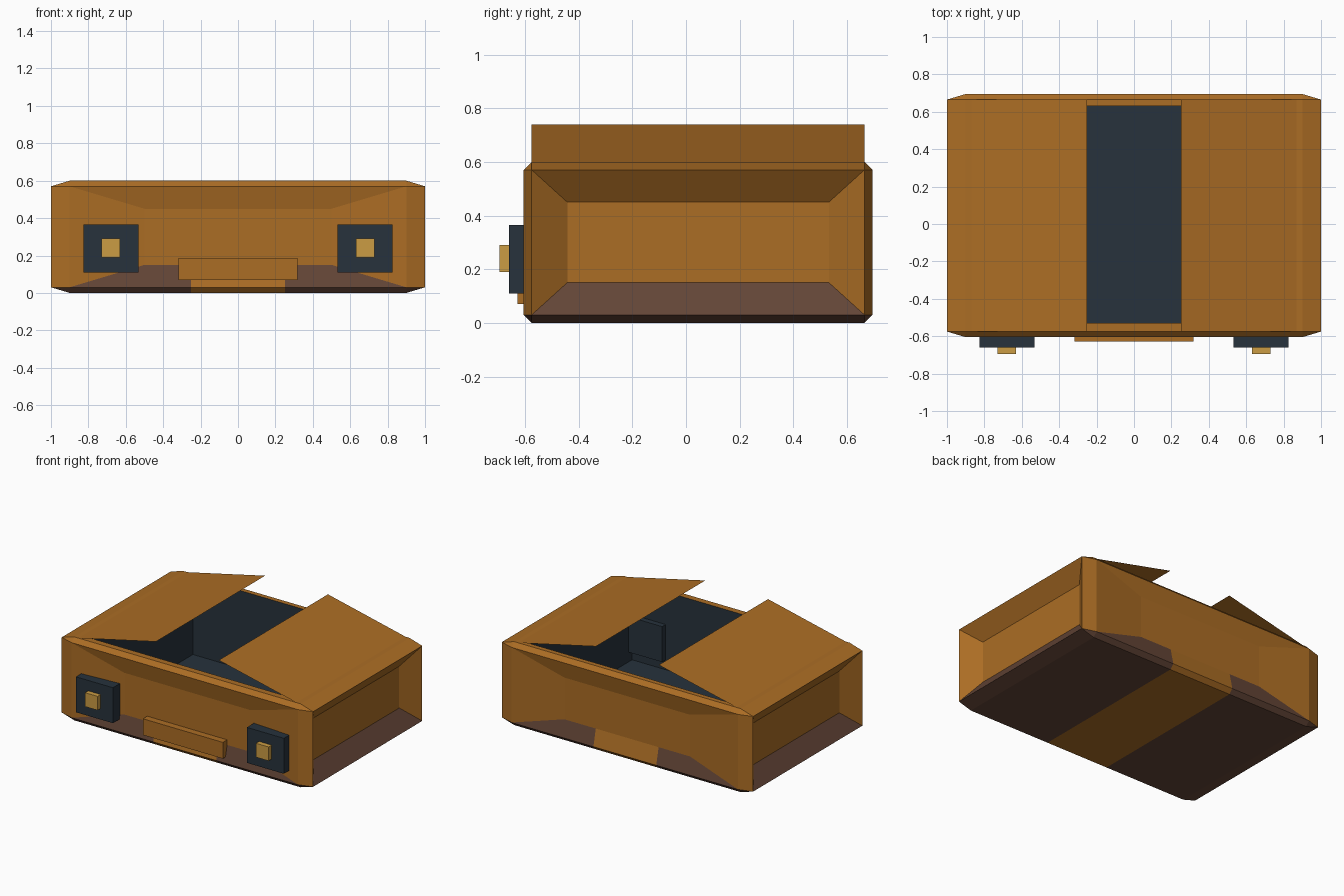
import bpy, bmesh
from mathutils import Vector

if "Cube" in bpy.data.objects:
    bpy.data.objects.remove(bpy.data.objects["Cube"], do_unlink=True)


def material(name, rgb):
    m = bpy.data.materials.new(name)
    m.use_nodes = True
    color = (*rgb, 1)
    m.diffuse_color = color
    m.node_tree.nodes["Principled BSDF"].inputs["Base Color"].default_value = color
    return m


ORANGE = material("orange_brown", (0.41, 0.153, 0.018))
NAVY = material("dark_navy", (0.02, 0.032, 0.045))
BROWN = material("dark_brown", (0.127, 0.06, 0.038))
GOLD = material("gold", (0.6, 0.335, 0.057))


def add_object(name, bm, mats):
    mesh = bpy.data.meshes.new(name)
    bm.to_mesh(mesh)
    bm.free()
    for m in mats:
        mesh.materials.append(m)
    ob = bpy.data.objects.new(name, mesh)
    bpy.context.collection.objects.link(ob)
    return ob


def box(name, lo, hi, mat):
    bm = bmesh.new()
    bmesh.ops.create_cube(bm, size=1)
    lo, hi = Vector(lo), Vector(hi)
    for v in bm.verts:
        v.co = (lo + hi) / 2 + v.co * (hi - lo)
    return add_object(name, bm, [mat])


# Body: chamfered box with dished sides and a hollow, open top
OUTER = Vector((1, 0.65, 0.3))
INNER = Vector((0.9, 0.62, 0.27))
DISH = Vector((0.5, 0.4875, 0.15))
DEPTH = (0.09, 0.027)
CENTRE = Vector((0, 0.045, 0.3))

bm = bmesh.new()
bmesh.ops.create_cube(bm, size=2)
bmesh.ops.bevel(bm, geom=bm.edges[:], offset=0.1, segments=1,
                affect='EDGES', clamp_overlap=True)
for v in bm.verts:
    for i in range(3):
        size = OUTER[i] if abs(v.co[i]) > 0.95 else INNER[i]
        v.co[i] = size if v.co[i] > 0 else -size
bm.normal_update()


def inset(face):
    bmesh.ops.inset_individual(bm, faces=[face], thickness=0.01)
    return face


# Dished panels on the four sides
for face in [f for f in bm.faces if max(abs(f.normal.x), abs(f.normal.y)) > 0.99]:
    axis = 0 if abs(face.normal.x) > 0.99 else 1
    for v in inset(face).verts:
        for i in range(3):
            size = OUTER[i] - DEPTH[axis] if i == axis else DISH[i]
            v.co[i] = size if v.co[i] > 0 else -size

# Rim and hollow interior
top = next(f for f in bm.faces if f.normal.z > 0.99)
for z in (0.3, -0.26):
    before = set(bm.faces)
    inset(top)
    for v in top.verts:
        v.co.x = 0.8 if v.co.x > 0 else -0.8
        v.co.y = 0.585 if v.co.y > 0 else -0.575
        v.co.z = z
    if z < 0:
        for f in set(bm.faces) - before:
            f.material_index = 1
        top.material_index = 1

# Brown underside, with an orange band through the middle
for x in (-0.25, 0.25):
    bmesh.ops.bisect_plane(bm, geom=bm.verts[:] + bm.edges[:] + bm.faces[:],
                           plane_co=(x, 0, 0), plane_no=(1, 0, 0))
for f in bm.faces:
    c = f.calc_center_median()
    if f.material_index == 0 and c.z < -0.18 and abs(c.x) > 0.25:
        f.material_index = 2
bmesh.ops.translate(bm, verts=bm.verts[:], vec=CENTRE)
add_object("body", bm, [ORANGE, NAVY, BROWN])

# Raised lid flaps and lamps on both sides
for side, s in (("left", 1), ("right", -1)):
    bm = bmesh.new()
    corners = [(1, -0.575, 0.57), (1, 0.665, 0.57),
               (0.25, 0.665, 0.74), (0.25, -0.575, 0.74)]
    face = bm.faces.new([bm.verts.new((s * x, y, z)) for x, y, z in corners])
    face.normal_update()
    if face.normal.z < 0:
        face.normal_flip()
    add_object(side + "_flap", bm, [ORANGE])

    cx = s * 0.68
    box(side + "_lamp_housing", (cx - 0.147, -0.66, 0.11),
        (cx + 0.147, -0.49, 0.365), NAVY)
    box(side + "_lamp", (cx - 0.05, -0.695, 0.19),
        (cx + 0.05, -0.65, 0.29), GOLD)

# Front bumper plate
box("front_plate", (-0.318, -0.627, 0.07), (0.318, -0.57, 0.187), ORANGE)
